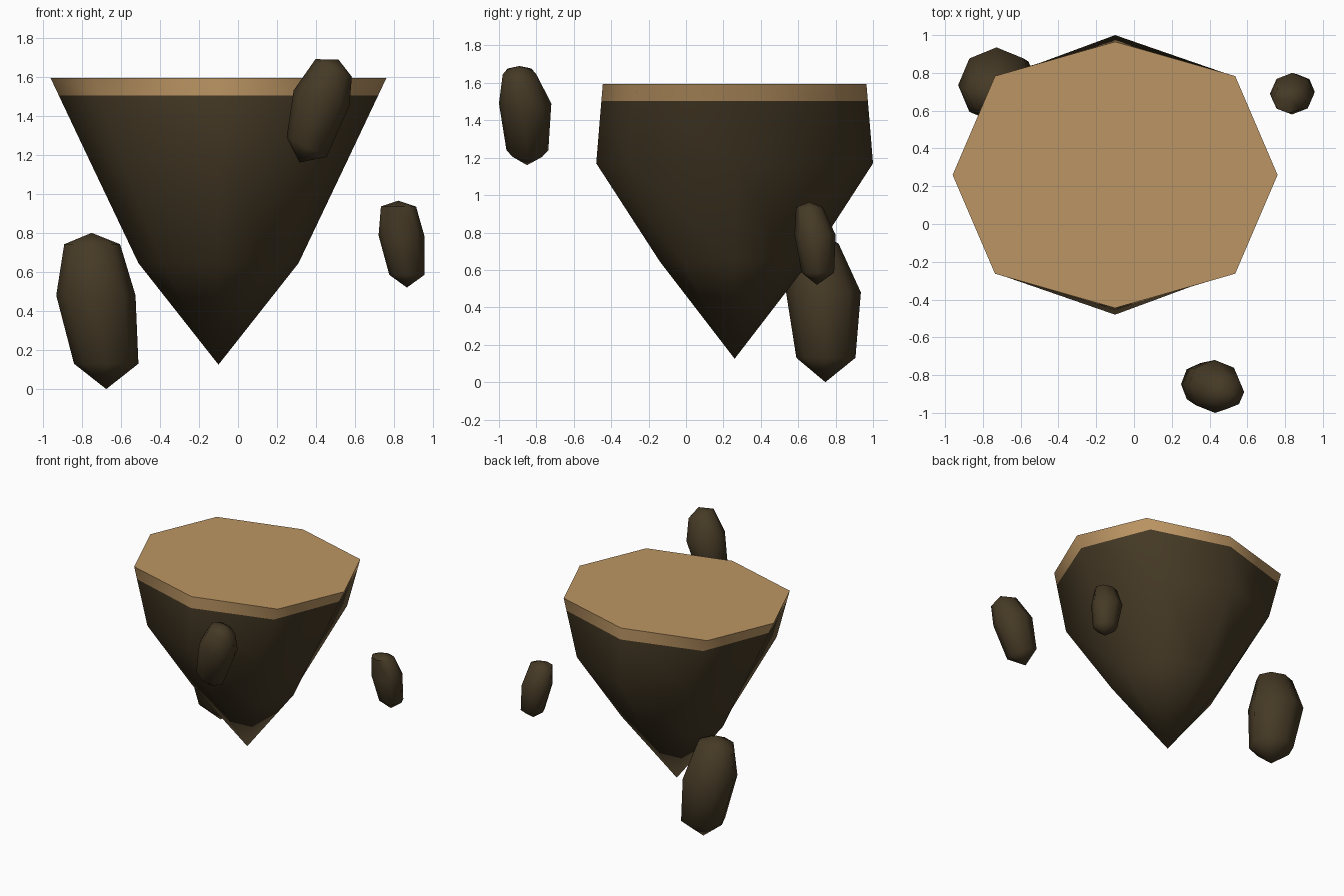
import bpy, bmesh, math
from mathutils import Vector

if "Cube" in bpy.data.objects:
    bpy.data.objects.remove(bpy.data.objects["Cube"])

def material(name, rgb):
    m = bpy.data.materials.new(name)
    m.diffuse_color = (*rgb, 1)
    m.use_nodes = True
    m.node_tree.nodes["Principled BSDF"].inputs["Base Color"].default_value = m.diffuse_color
    return m

earth = material("dark earth", (0.061, 0.042, 0.019))
sand = material("sand", (0.50, 0.30, 0.125))

def octagon(c, rx, ry, diag=None, drop=0):
    """Eight points round c; diag overrides the corner offsets, drop tilts the ring."""
    dx, dy = diag or (rx * math.sqrt(.5), ry * math.sqrt(.5))
    offs = [(rx, 0), (dx, dy), (0, ry), (-dx, dy),
            (-rx, 0), (-dx, -dy), (0, -ry), (dx, -dy)]
    return [Vector((c[0] + x, c[1] + y, c[2] - drop * x / rx)) for x, y in offs]

def loft(name, rings, bottom, top=None, sand_above=None):
    """Skin rings from top to bottom, closed by a point or a flat cap."""
    bm = bmesh.new()
    loops = [[bm.verts.new(p) for p in r] for r in rings]
    low = bm.verts.new(bottom)
    n = 8
    for a, b in zip(loops, loops[1:]):
        for i in range(n):
            j = (i + 1) % n
            bm.faces.new((a[i], b[i], b[j], a[j]))
    for i in range(n):
        bm.faces.new((loops[-1][i], low, loops[-1][(i + 1) % n]))
    if top:
        high = bm.verts.new(top)
        for i in range(n):
            bm.faces.new((high, loops[0][i], loops[0][(i + 1) % n]))
    else:
        bm.faces.new(loops[0])
    bmesh.ops.recalc_face_normals(bm, faces=bm.faces)
    if sand_above is not None:
        for f in bm.faces:
            f.material_index = int(f.calc_center_median().z > sand_above)
    me = bpy.data.meshes.new(name)
    bm.to_mesh(me)
    bm.free()
    me.materials.append(earth)
    if sand_above is not None:
        me.materials.append(sand)
    ob = bpy.data.objects.new(name, me)
    bpy.context.collection.objects.link(ob)
    bpy.ops.object.select_all(action='DESELECT')
    ob.select_set(True)
    bpy.context.view_layer.objects.active = ob
    bpy.ops.object.shade_smooth_by_angle(angle=math.radians(60))
    return ob

# Floating island: sandy rim over a tapering earth cone
cx, cy = -0.1, 0.26
rim = octagon((cx, cy, 1.593), .86, .705, (.636, .523))
shoulder = octagon((cx, cy, 1.17), .66, .74, (.495, .557))
band = [a.lerp(b, .21) for a, b in zip(rim, shoulder)]
waist = octagon((cx, cy, .645), .41, .40)
loft("island", [rim, band, shoulder, waist], (cx, cy, .125), sand_above=1.5)

# Loose floating rocks: (top point, bottom point, rings of centre, rx, ry, tilt drop)
rocks = {
    "large_rock": ((-.75, .69, .80), (-.675, .745, 0), [
        ((-.747, .695, .742), .143, .12, 0),
        ((-.728, .735, .48), .203, .20, 0),
        ((-.675, .748, .13), .165, .158, 0)]),
    "front_rock": ((.515, -.895, 1.687), (.315, -.85, 1.16), [
        ((.49, -.89, 1.645), .093, .09, .045),
        ((.428, -.86, 1.49), .143, .14, .04),
        ((.352, -.848, 1.24), .103, .112, .05)]),
    "small_rock": ((.82, .66, .965), (.865, .70, .52), [
        ((.822, .66, .935), .09, .072, 0),
        ((.837, .69, .787), .117, .11, 0),
        ((.865, .705, .585), .09, .087, 0)]),
}
for name, (top, bottom, rings) in rocks.items():
    loft(name, [octagon(c, rx, ry, drop=d) for c, rx, ry, d in rings], bottom, top)
